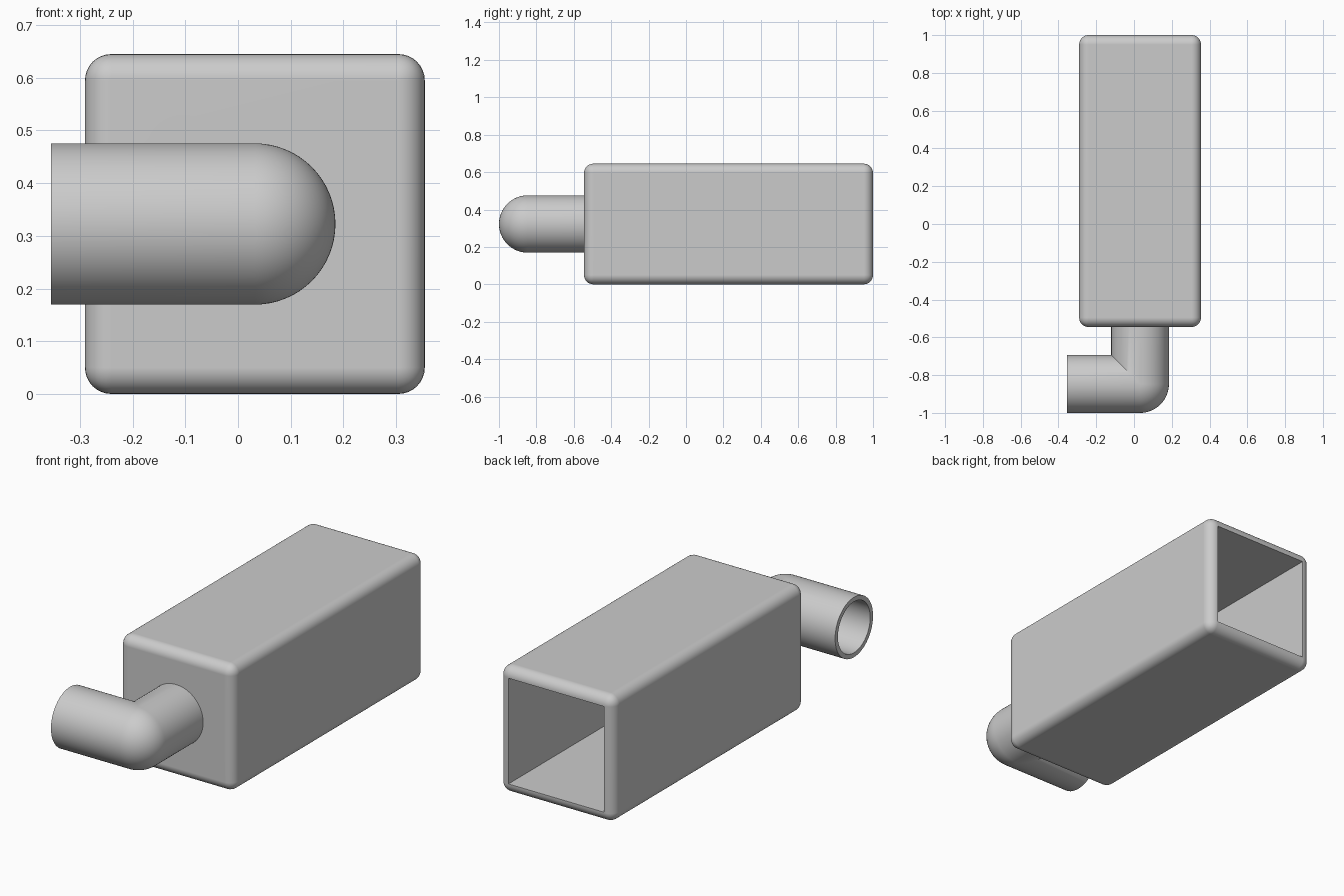
import bpy, bmesh, math
from mathutils import Vector, Matrix

cube = bpy.data.objects.get("Cube")
if cube:
    bpy.data.objects.remove(cube, do_unlink=True)

GREY = (0.6, 0.6, 0.6, 1.0)
grey = bpy.data.materials.new("plain grey")
grey.use_nodes = True
grey.diffuse_color = GREY
grey.node_tree.nodes["Principled BSDF"].inputs["Base Color"].default_value = GREY

SIZE, WALL, ROUND = 0.645, 0.053, 0.05      # body cross-section
FRONT, BACK = -0.545, 1.0                   # body ends
CX, CZ = 0.032, SIZE / 2                    # shared axis
ELBOW = Vector((CX, -0.847, CZ))
OUTER, BORE = 0.153, 0.13                   # pipe radii
PIPE_END = -0.355
INSIDE = FRONT + WALL                       # inner face of the front wall


def make_object(name, bm):
    bmesh.ops.recalc_face_normals(bm, faces=bm.faces)
    mesh = bpy.data.meshes.new(name)
    bm.to_mesh(mesh)
    bm.free()
    mesh.materials.append(grey)
    obj = bpy.data.objects.new(name, mesh)
    bpy.context.collection.objects.link(obj)
    return obj


def box(name, width, y0, y1):
    bm = bmesh.new()
    place = Matrix.Translation((CX, (y0 + y1) / 2, CZ))
    bmesh.ops.create_cube(bm, size=1, matrix=place @ Matrix.Diagonal((width, y1 - y0, width, 1)))
    return make_object(name, bm)


def activate(obj):
    bpy.ops.object.select_all(action='DESELECT')
    obj.select_set(True)
    bpy.context.view_layer.objects.active = obj


def smooth(obj):
    activate(obj)
    bpy.ops.object.shade_smooth_by_angle(angle=math.radians(30))


# Hollow rounded body, open at the back, with a port in the front wall
body = box("body", SIZE, FRONT, BACK)
bevel = body.modifiers.new("rounded edges", 'BEVEL')
bevel.width, bevel.segments = ROUND, 8

cavity = box("cavity_cutter", SIZE - 2 * WALL, INSIDE, BACK + 0.1)
bm = bmesh.new()
bmesh.ops.create_cone(bm, cap_ends=True, segments=64, radius1=0.142, radius2=0.142, depth=0.2,
                      matrix=Matrix.Translation((CX, FRONT, CZ)) @ Matrix.Rotation(math.pi / 2, 4, 'X'))
port = make_object("port_cutter", bm)

for cutter in (cavity, port):
    cut = body.modifiers.new(cutter.name, 'BOOLEAN')
    cut.operation, cut.solver, cut.object = 'DIFFERENCE', 'EXACT', cutter
activate(body)
for mod in list(body.modifiers):
    bpy.ops.object.modifier_apply(modifier=mod.name)
for cutter in (cavity, port):
    bpy.data.objects.remove(cutter, do_unlink=True)
smooth(body)
weights = body.modifiers.new("flat faces", 'WEIGHTED_NORMAL')
weights.keep_sharp = True

# Elbow pipe: round on the outside of the bend, mitred on the inside
SIDES, STEPS = 64, 16


def pipe_rings(radius):
    angles = [2 * math.pi * i / SIDES for i in range(SIDES)]
    section = [(radius * math.cos(a), radius * math.sin(a)) for a in angles]
    rings = [[Vector((CX + d, INSIDE, CZ + h)) for d, h in section]]
    for s in range(STEPS + 1):
        turn = math.pi / 2 * s / STEPS
        out = Vector((math.cos(turn), -math.sin(turn), 0))
        miter = Vector((1, -1, 0))
        rings.append([ELBOW + d * (out if d > 0 else miter) + Vector((0, 0, h)) for d, h in section])
    rings.append([Vector((PIPE_END, ELBOW.y - d, CZ + h)) for d, h in section])
    return rings


bm = bmesh.new()
rings = pipe_rings(OUTER) + pipe_rings(BORE)[::-1]
loops = [[bm.verts.new(p) for p in ring] for ring in rings]
for a, b in zip(loops, loops[1:] + loops[:1]):
    for i in range(SIDES):
        j = (i + 1) % SIDES
        bm.faces.new((a[i], a[j], b[j], b[i]))
bmesh.ops.remove_doubles(bm, verts=bm.verts, dist=0.00001)
pipe = make_object("elbow_pipe", bm)
smooth(pipe)
